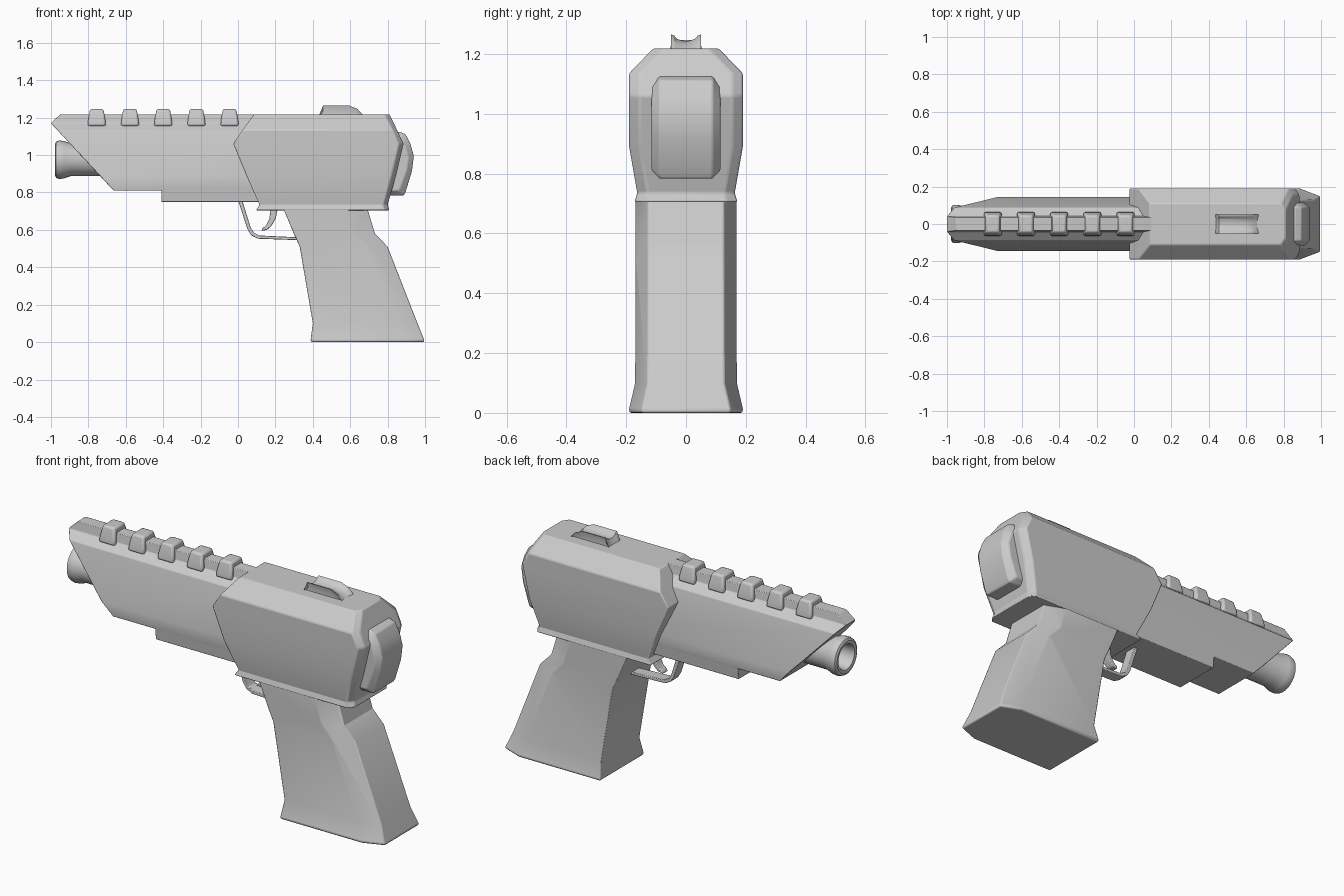
import bpy, bmesh, math

if "Cube" in bpy.data.objects:
    bpy.data.objects.remove(bpy.data.objects["Cube"])


def finish(name, bm, bevel=0.0, segments=2):
    bmesh.ops.remove_doubles(bm, verts=bm.verts, dist=1e-5)
    bmesh.ops.recalc_face_normals(bm, faces=bm.faces)
    mesh = bpy.data.meshes.new(name)
    bm.to_mesh(mesh)
    bm.free()
    ob = bpy.data.objects.new(name, mesh)
    bpy.context.collection.objects.link(ob)
    bpy.ops.object.select_all(action='DESELECT')
    ob.select_set(True)
    bpy.context.view_layer.objects.active = ob
    bpy.ops.object.shade_smooth_by_angle(angle=math.radians(25))
    if bevel:
        m = ob.modifiers.new("edge_bevel", 'BEVEL')
        m.width, m.segments = bevel, segments
        m.limit_method, m.angle_limit = 'ANGLE', math.radians(28)
    return ob


def loft(name, rings, bevel=0.0, closed=False):
    """Skin a list of equal-length point rings; cap the ends unless closed."""
    bm = bmesh.new()
    vs = [[bm.verts.new(p) for p in r] for r in rings]
    n = len(vs[0])
    for a, b in zip(vs, vs[1:] + ([vs[0]] if closed else [])):
        for i in range(n):
            j = (i + 1) % n
            bm.faces.new((a[i], a[j], b[j], b[i]))
    if not closed:
        bm.faces.new(vs[0])
        bm.faces.new(vs[-1])
    return finish(name, bm, bevel)


def stack(name, levels, cx=0.0, cy=0.0, bevel=0.0):
    """Horizontal sections (z, x_front, x_back, half_width), rear corners cut by cx, cy."""
    rings = []
    for z, xf, xb, y in levels:
        half = [(xf, y), (xb - cx, y)] + ([(xb, y - cy)] if cx else [])
        ring = [(x, -w, z) for x, w in half] + [(x, w, z) for x, w in reversed(half)]
        rings.append(ring)
    return loft(name, rings, bevel)


def prism(name, profile, half, bevel=0.0):
    """Side profile (x, z) extruded across the width."""
    return loft(name, [[(x, y, z) for x, z in profile] for y in (-half, half)], bevel)


# Receiver
stack("receiver", [(0.705, 0.095, 0.81, 0.172), (0.735, 0.115, 0.80, 0.163),
                   (0.89, 0.045, 0.845, 0.19), (1.06, -0.025, 0.885, 0.19),
                   (1.135, 0.025, 0.85, 0.19), (1.218, 0.085, 0.81, 0.11)],
      cx=0.025, cy=0.035, bevel=0.006)

# Barrel shroud with raised spine, and the stepped block under it
stack("barrel_shroud", [(0.81, -0.665, 0.3, 0.135), (0.88, -0.73, 0.3, 0.145),
                        (1.13, -0.963, 0.3, 0.088), (1.17, -1.0, 0.2, 0.042),
                        (1.218, -0.95, 0.09, 0.035)], bevel=0.003)
stack("shroud_step", [(0.75, -0.41, 0.2, 0.128), (0.82, -0.41, 0.2, 0.136)], bevel=0.003)

# Rail lugs
for i in range(5):
    c = -0.755 + i * 0.1775
    stack(f"rail_lug_{i + 1}", [(1.155, c - 0.049, c + 0.049, 0.064),
                                (1.185, c - 0.046, c + 0.046, 0.062),
                                (1.246, c - 0.036, c + 0.036, 0.046)], bevel=0.01)

# Muzzle, turned around the barrel axis
turned = [(-0.6, 0.088), (-0.895, 0.088), (-0.93, 0.1), (-0.955, 0.103), (-0.972, 0.098),
          (-0.978, 0.086), (-0.975, 0.07), (-0.96, 0.064), (-0.7, 0.062)]
STEPS = 32
loft("muzzle", [[(x, r * math.cos(2 * math.pi * k / STEPS),
                  0.975 + r * math.sin(2 * math.pi * k / STEPS)) for k in range(STEPS)]
                for x, r in turned])

# Rear sight with a scooped top
half = [(0.045, 0.0), (0.042, 0.5), (0.05, 1.0), (0.04, 0.95), (0.03, 0.78), (0.015, 0.69)]
section = half + [(0, 0.66)] + [(-y, h) for y, h in reversed(half)]
loft("rear_sight", [[(x, y, 1.2 + 0.065 * h * s) for y, h in section]
                    for x, s in ((0.435, 0.25), (0.455, 1), (0.595, 1), (0.64, 0.7), (0.67, 0.2))])

# Back plate: octagonal band wrapped round the receiver's rear
outer = [(0.862, 1.125), (0.895, 1.112), (0.922, 1.06), (0.94, 0.995),
         (0.93, 0.915), (0.895, 0.80), (0.885, 0.783), (0.82, 0.783)]
back = [(0.79, 0.79), (0.83, 0.95), (0.82, 1.12)]
rings = []
for y, f, s in ((-0.115, 0.028, 0.84), (-0.088, 0, 1), (0.088, 0, 1), (0.115, 0.028, 0.84)):
    rings.append([(x - f, y, 0.954 + (z - 0.954) * s) for x, z in outer]
                 + [(x, y, 0.954 + (z - 0.954) * s) for x, z in back])
loft("back_plate", rings, bevel=0.005)

# Grip with flared foot and cut rear corners
stack("grip", [(0.0, 0.392, 0.994, 0.187), (0.01, 0.388, 0.996, 0.191),
               (0.1, 0.40, 0.96, 0.17), (0.51, 0.33, 0.80, 0.168),
               (0.58, 0.298, 0.732, 0.168), (0.72, 0.24, 0.69, 0.168)],
      cx=0.11, cy=0.042, bevel=0.006)

# Trigger guard and trigger
guard = [(0.0, 0.76), (0.05, 0.605), (0.07, 0.572), (0.105, 0.553), (0.33, 0.545),
         (0.33, 0.56), (0.115, 0.57), (0.085, 0.585), (0.068, 0.612), (0.022, 0.76)]
prism("trigger_guard", guard, 0.032, bevel=0.003)
trigger = [(0.215, 0.73), (0.203, 0.665), (0.18, 0.622), (0.155, 0.6), (0.125, 0.595),
           (0.13, 0.608), (0.15, 0.625), (0.168, 0.66), (0.175, 0.73)]
prism("trigger", trigger, 0.022, bevel=0.004)
